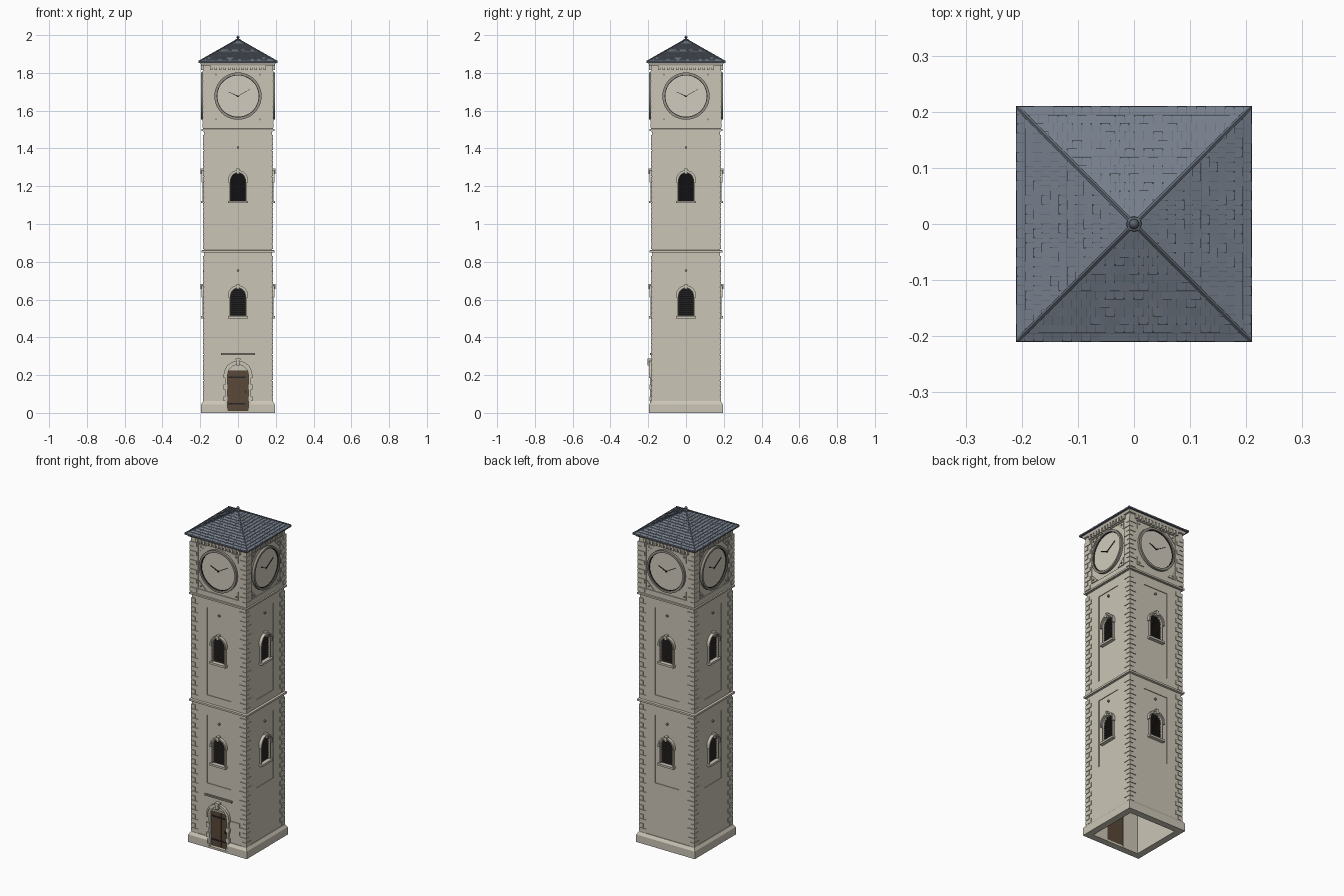
import bpy, bmesh, math, random
from mathutils import Vector

random.seed(4)
if "Cube" in bpy.data.objects:
    bpy.data.objects.remove(bpy.data.objects["Cube"])


def material(name, r, g, b):
    m = bpy.data.materials.new(name)
    m.use_nodes = True
    m.diffuse_color = (r, g, b, 1)
    m.node_tree.nodes["Principled BSDF"].inputs["Base Color"].default_value = (r, g, b, 1)
    return m


STONE = material("pale_stone", 0.60, 0.56, 0.47)
TRIM = material("weathered_stone", 0.30, 0.28, 0.24)
DIAL = material("dial_cream", 0.64, 0.60, 0.51)
SLATE = material("blue_slate", 0.18, 0.21, 0.26)
RIDGE = material("dark_slate", 0.11, 0.13, 0.16)
LOUVRE = material("louvre_grey", 0.045, 0.04, 0.035)
VOID = material("opening_black", 0.01, 0.01, 0.01)
WOOD = material("oak_brown", 0.10, 0.065, 0.04)
IRON = material("black_iron", 0.02, 0.02, 0.022)


def finish(name, bm, mat):
    bmesh.ops.remove_doubles(bm, verts=bm.verts, dist=1e-5)
    bmesh.ops.recalc_face_normals(bm, faces=bm.faces)
    mesh = bpy.data.meshes.new(name)
    bm.to_mesh(mesh)
    bm.free()
    mesh.materials.append(mat)
    o = bpy.data.objects.new(name, mesh)
    bpy.context.collection.objects.link(o)
    return o


def skin(name, sections, mat, closed):
    """Join closed cross-sections one after another."""
    bm = bmesh.new()
    rows = [[bm.verts.new(p) for p in s] for s in sections]
    n = len(rows[0])
    for i in range(len(rows) if closed else len(rows) - 1):
        a, b = rows[i], rows[(i + 1) % len(rows)]
        for j in range(n):
            bm.faces.new((a[j], a[(j + 1) % n], b[(j + 1) % n], b[j]))
    if not closed:
        bm.faces.new(rows[0])
        bm.faces.new(rows[-1])
    return finish(name, bm, mat)


def square(name, profile, mat):
    """Carry a (half width, z) profile round a square."""
    corners = ((-1, -1), (1, -1), (1, 1), (-1, 1))
    return skin(name, [[(h * x, h * y, z) for h, z in profile] for x, y in corners], mat, True)


def prism(name, pts, y0, y1, mat):
    return skin(name, [[(x, y, z) for x, z in pts] for y in (y0, y1)], mat, False)


def band(name, outer, inner, y0, y1, mat, closed=False):
    secs = [[(a, y0, b), (a, y1, b), (c, y1, d), (c, y0, d)] for (a, b), (c, d) in zip(outer, inner)]
    return skin(name, secs, mat, closed)


def boxes(name, items, mat):
    bm = bmesh.new()
    for x0, x1, y0, y1, z0, z1 in items:
        c = bmesh.ops.create_cube(bm, size=1)["verts"]
        for v in c:
            v.co = ((x0 + x1) / 2 + v.co.x * (x1 - x0), (y0 + y1) / 2 + v.co.y * (y1 - y0),
                    (z0 + z1) / 2 + v.co.z * (z1 - z0))
    return finish(name, bm, mat)


def arch(w, base, spring, n=14):
    curve = [(-w * math.cos(math.pi * i / n), spring + w * math.sin(math.pi * i / n)) for i in range(n + 1)]
    return [(-w, base)] + curve + [(w, base)]


def rect(w, z0, z1):
    return [(-w, z0), (w, z0), (w, z1), (-w, z1)]


def circle(r, cz, n=48, cx=0):
    return [(cx + r * math.cos(math.tau * i / n), cz + r * math.sin(math.tau * i / n)) for i in range(n)]


def four(o):
    """Repeat a front part on every side."""
    base, result = o.name, [o]
    for k, side in enumerate(("front", "left", "back", "right")):
        c = o if k == 0 else o.copy()
        c.name = base + "_" + side
        c.rotation_euler.z = k * math.pi / 2
        if k:
            bpy.context.collection.objects.link(c)
            result.append(c)
    return result


def cut(target, cutters):
    bpy.context.view_layer.update()
    bpy.context.view_layer.objects.active = target
    for c in cutters:
        c.hide_render = True
        m = target.modifiers.new("cut", "BOOLEAN")
        m.operation, m.solver, m.object = "DIFFERENCE", "EXACT", c
        bpy.ops.object.modifier_apply(modifier=m.name)
    for c in cutters:
        bpy.data.objects.remove(c)


# Hollow shaft, plinth and clock stage
shaft = square("shaft_walls", [(.155, 0), (.18, 0), (.18, 1.5), (.155, 1.5)], STONE)
plinth = square("plinth", [(.156, 0), (.195, 0), (.195, .045), (.184, .062), (.156, .062)], STONE)
stage = square("clock_stage", [(0, 1.49), (.185, 1.49), (.185, 1.85), (0, 1.85)], STONE)
square("middle_string_course", [(.16, .845), (.192, .85), (.192, .861), (.16, .867)], STONE)
square("upper_string_course", [(.16, 1.488), (.192, 1.493), (.192, 1.503), (.16, 1.51)], STONE)
square("cornice", [(.15, 1.836), (.194, 1.839), (.2, 1.853), (.15, 1.853)], STONE)

# Recessed panels, window pockets and doorway
for z0, z1 in ((.38, .79), (.91, 1.435)):
    cut(shaft, four(prism("panel_cutter", rect(.08, z0, z1), -.25, -.176, STONE)))
for spring in (.622, 1.232):
    cut(shaft, four(prism("window_cutter", arch(.04, spring - .112, spring), -.25, -.162, STONE)))
cut(shaft, [prism("door_cutter", arch(.055, -.1, .2), -.3, -.1, STONE)])
cut(plinth, [prism("plinth_cutter", rect(.068, -.1, .1), -.3, -.1, STONE)])
cut(stage, four(prism("stage_cutter", rect(.136, 1.535, 1.81), -.3, -.18, STONE)))

# Louvred windows with surrounds, hoods, sills and rosettes
for level, spring in (("lower", .622), ("upper", 1.232)):
    base = spring - .112
    four(prism(level + "_window_back", arch(.04, base, spring), -.166, -.161, VOID))
    slats = []
    for i in range(14):
        z = base + .004 + i * .0106
        w = math.sqrt(max(.0402 ** 2 - max(z + .005 - spring, 0) ** 2, 0))
        slats.append((-w, w, -.176, -.163, z, z + .006))
    four(boxes(level + "_louvres", slats, LOUVRE))
    four(band(level + "_window_surround", arch(.046, base, spring), arch(.039, base, spring), -.187, -.17, STONE))
    four(band(level + "_window_hood", arch(.053, spring - .012, spring), arch(.045, spring - .012, spring),
              -.194, -.17, STONE))
    four(boxes(level + "_window_sill", [(-.053, .053, -.197, -.17, base - .01, base + .002)], STONE))
    four(boxes(level + "_keystone", [(-.008, .008, -.198, -.17, spring + .034, spring + .061)], STONE))
    rosette = .753 if level == "lower" else 1.405
    four(prism(level + "_rosette", circle(.007, rosette, 8), -.184, -.17, TRIM))

# Alternating corner quoins
pitch = .0275


def quoins(name, start, stop, out):
    items = []
    for i in range(int((stop - start) / pitch)):
        a, b = (.045, .027) if i % 2 else (.027, .045)
        z = start + i * pitch
        items.append((out - a, out, -out, -out + b, z, z + pitch - .003))
    four(boxes(name, items, STONE))


quoins("lower_quoins", .063, .846, .184)
quoins("middle_quoins", .868, 1.49, .184)
quoins("top_quoins", 1.511, 1.838, .189)

# Corbel table under the cornice
four(boxes("corbels", [(x * .0235 - .007, x * .0235 + .007, -.195, -.17, 1.815, 1.838) for x in range(-6, 7)], STONE))
four(boxes("corbel_rail", [(-.145, .145, -.19, -.17, 1.828, 1.838)], STONE))

# Clock dials, rims, hands and spandrels
CZ = 1.677
smooth = four(prism("clock_dial", circle(.113, CZ), -.187, -.17, DIAL))
smooth += four(band("clock_rim", circle(.125, CZ), circle(.113, CZ), -.195, -.17, TRIM, True))
smooth += four(band("clock_inner_rim", circle(.114, CZ), circle(.109, CZ), -.19, -.18, IRON, True))


def hand(name, x, z, w):
    d = Vector((x, z))
    n = Vector((-z, x)).normalized() * w
    c = Vector((0, CZ))
    pts = [c - d * .1 - n, c + d - n * .5, c + d + n * .5, c - d * .1 + n]
    four(prism(name, [tuple(p) for p in pts], -.191, -.186, IRON))


hand("hour_hand", -.05, .022, .0022)
hand("minute_hand", .066, .038, .0015)
four(prism("clock_pivot", circle(.004, CZ, 10), -.192, -.186, IRON))
for sx in (-1, 1):
    for sz, edge in ((-1, 1.54), (1, 1.805)):
        tag = ("left" if sx > 0 else "right") + ("_upper" if sz > 0 else "_lower")
        four(prism("spandrel_" + tag, [(sx * .131, edge), (sx * .085, edge), (sx * .131, edge - sz * .046)],
                   -.185, -.175, STONE))
        four(prism("spandrel_stud_" + tag, circle(.006, edge - sz * .014, 8, sx * .117), -.189, -.18, TRIM))

# Doorway
boxes("door_planks", [(-.055 + i * .022, -.0338 + i * .022, -.174, -.162, .012, .226) for i in range(5)], WOOD)
boxes("door_backing", [(-.056, .056, -.168, -.158, .01, .226)], WOOD)
boxes("door_straps", [(-.054, .04, -.177, -.17, z, z + .008) for z in (.045, .185)], IRON)
boxes("door_handle", [(.036, .043, -.181, -.17, .105, .118)], IRON)
prism("door_tympanum", arch(.056, .225, .2)[1:-1][2:-2], -.178, -.157, STONE)
boxes("door_lintel", [(-.055, .055, -.182, -.158, .222, .232)], STONE)
boxes("threshold", [(-.068, .068, -.195, -.156, 0, .012)], STONE)
band("door_surround", arch(.068, 0, .2), arch(.055, 0, .2), -.19, -.165, STONE)
band("door_hood", arch(.076, .185, .2), arch(.067, .185, .2), -.196, -.17, STONE)
boxes("door_surround_blocks", [(s * .065 - .012, s * .065 + .012, -.194, -.17, z, z + .026)
                               for s in (-1, 1) for z in (0, .062, .124)], STONE)
prism("door_keystone", [(-.008, .25), (.008, .25), (.013, .287), (-.013, .287)], -.205, -.17, STONE)
boxes("door_ledge", [(-.09, .09, -.19, -.17, .306, .316)], TRIM)
boxes("wall_plaque", [(.08, .14, -.1845, -.178, .12, .193)], STONE)

# Pyramid roof with staggered slates
EAVE, TOP, HALF = 1.858, 1.976, .21
square("roof_base", [(0, 1.852), (HALF, 1.852), (HALF, EAVE), (0, TOP)], RIDGE)
bm = bmesh.new()
rows = 14
for r in range(rows):
    t0, t1 = r / rows, (r + 1) / rows * .998
    width = .017
    for i in range(-14, 15):
        x0 = (i + (r % 2) / 2) * width
        x1 = x0 + width - .0006
        if x0 >= HALF * t1 or x1 <= -HALF * t1:
            continue
        lift = .0022 + random.random() * .0012

        def point(x, t, up):
            return bm.verts.new((max(-HALF * t, min(HALF * t, x)), -HALF * t, TOP - (TOP - EAVE) * t + up))

        a, b = point(x0, t0, .0006), point(x1, t0, .0006)
        c, d = point(x1, t1, lift), point(x0, t1, lift)
        e, f = point(x1, t1, 0), point(x0, t1, 0)
        for face in ((d, c, b, a), (f, e, c, d), (a, f, d), (b, c, e)):
            bm.faces.new(face)
four(finish("roof_slates", bm, SLATE))

# Hip ridges and finial
bm = bmesh.new()
p, q = Vector((.207, -.207, EAVE + .002)), Vector((0, 0, TOP + .002))
bmesh.ops.create_cone(bm, cap_ends=True, segments=6, radius1=.0045, radius2=.0045, depth=(q - p).length)
turn = (q - p).to_track_quat("Z", "Y")
for v in bm.verts:
    v.co = turn @ v.co + (p + q) / 2
four(finish("hip_ridge", bm, RIDGE))
profile = [(0, 1.965), (.014, 1.965), (.013, 1.978), (.005, 1.981), (.005, 1.984), (.009, 1.988), (.007, 1.993), (0, 2)]
smooth.append(skin("finial", [[(r * math.cos(a), r * math.sin(a), z) for r, z in profile]
                              for a in (math.tau * i / 16 for i in range(16))], RIDGE, True))

bpy.ops.object.select_all(action="DESELECT")
for o in smooth:
    o.select_set(True)
bpy.context.view_layer.objects.active = smooth[0]
bpy.ops.object.shade_smooth_by_angle(angle=math.radians(35))
